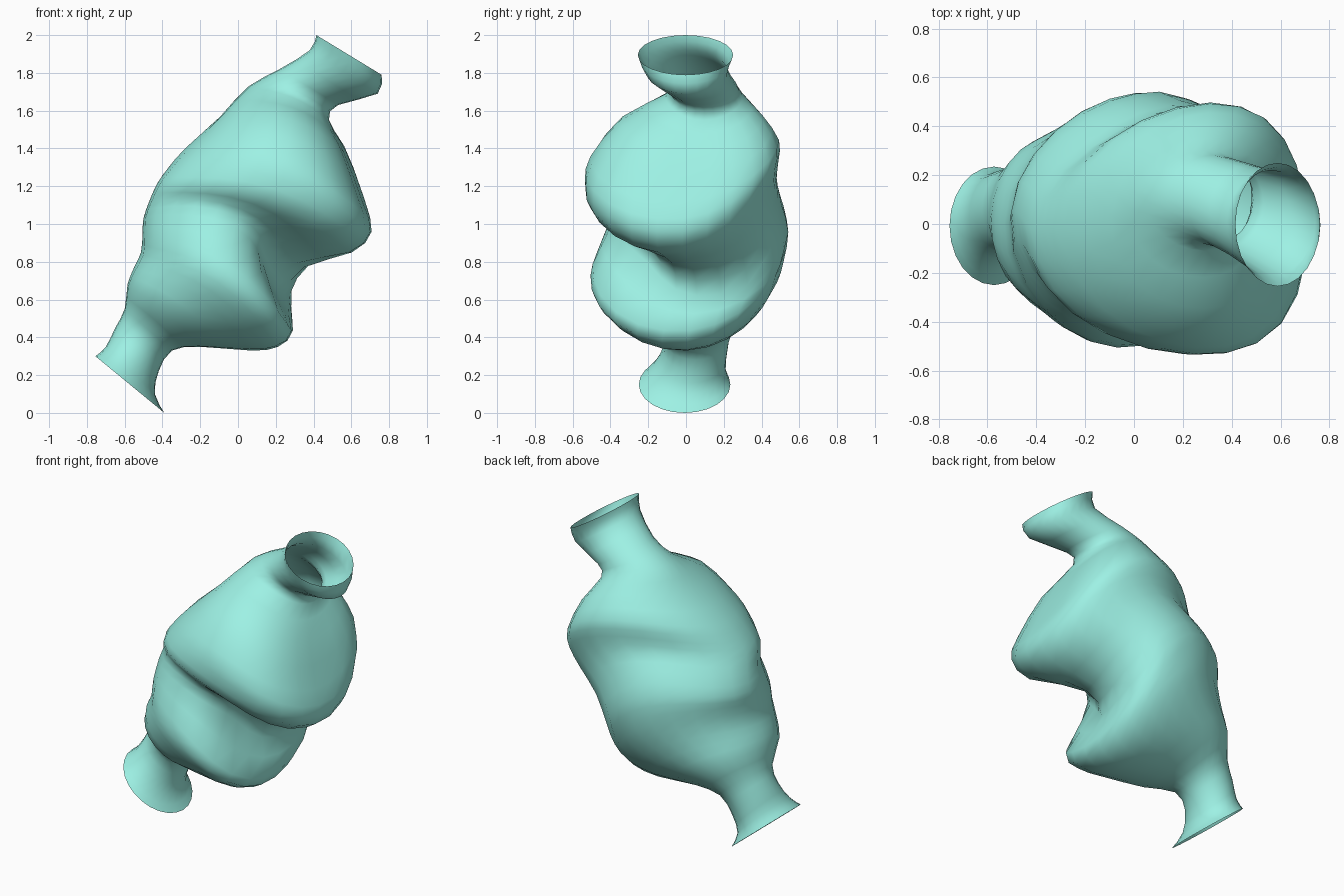
import bpy, bmesh
from math import sin, cos, tau, radians
from mathutils import Vector

if "Cube" in bpy.data.objects:
    bpy.data.objects.remove(bpy.data.objects["Cube"])

SIDES = 24
STEPS = 2                         # rings made per section
AXIS = Vector((0.55, 0, 0.835))   # direction in which the leaning vessel runs

# Each section: left x,z | right x,z | front y, shift along axis | back y, shift along axis
SECTIONS = [
    (-.755, .30, -.39, .00, -.25, .0, .235, .0),      # lower flared mouth
    (-.70, .35, -.44, .10, -.18, .0, .21, .0),
    (-.65, .45, -.42, .22, -.12, .0, .22, .0),        # lower neck
    (-.60, .55, -.35, .33, -.14, .0, .25, .02),
    (-.585, .68, -.20, .35, -.31, .02, .35, .06),
    (-.55, .77, .07, .33, -.42, .07, .43, .12),
    (-.515, .85, .21, .35, -.495, .10, .50, .20),     # lower bulge
    (-.505, .95, .285, .44, -.49, .11, .53, .22),
    (-.50, 1.03, .25, .62, -.41, .19, .525, .24),     # crease
    (-.47, 1.13, .35, .77, -.42, .15, .49, .25),
    (-.43, 1.22, .60, .85, -.51, .12, .485, .25),
    (-.37, 1.30, .705, .96, -.53, .13, .495, .25),    # upper bulge
    (-.28, 1.40, .66, 1.12, -.50, .12, .49, .22),
    (-.09, 1.57, .56, 1.38, -.34, .09, .40, .12),
    (.05, 1.725, .48, 1.55, -.11, .04, .30, .05),     # upper neck
    (.22, 1.82, .53, 1.63, -.10, .0, .27, .0),
    (.38, 1.92, .74, 1.69, -.21, .0, .22, .0),
    (.415, 2.0, .76, 1.79, -.255, .0, .25, .0),       # upper flared mouth
]

# The fold is deep at front right and fades elsewhere: angle -> section -> outward push
PUSHES = {
    -45: {6: .01, 7: .04, 8: -.10, 9: -.09, 10: .02, 11: .04, 12: .04, 13: .02},
    45: {7: .01, 8: .08, 9: .08, 10: .0, 11: -.02, 12: .02, 13: .04, 14: .01},
    135: {8: -.015, 9: -.03, 10: -.04, 11: -.02},
    225: {6: -.01, 7: .0, 8: .02, 9: .0, 13: .02},
}


def ring(n, lx, lz, rx, rz, fy, fs, by, bs):
    """Smooth closed loop through the left, right, front and back points."""
    mid_y = (fy + by) / 2
    left, right = Vector((lx, mid_y, lz)), Vector((rx, mid_y, rz))
    mid = (left + right) / 2
    mid.y = 0
    front = mid + AXIS * fs + Vector((0, fy, 0))
    back = mid + AXIS * bs + Vector((0, by, 0))
    centre = (left + right + front + back) / 4
    warp = (left + right - front - back) / 4
    points = []
    for i in range(SIDES):
        a = tau * i / SIDES
        out = (right - left) / 2 * cos(a) + (back - front) / 2 * sin(a)
        push = sum(table.get(n, 0) * max(0, cos(a - radians(deg))) ** 6
                   for deg, table in PUSHES.items())
        points.append(centre + out + warp * cos(2 * a) + out.normalized() * push)
    return points


def between(a, b, c, d, t):
    """Smooth curve from b to c."""
    return b + (c - a) * (t / 2) + (a * 2 - b * 5 + c * 4 - d) * (t * t / 2) \
        + (b * 3 - a - c * 3 + d) * (t ** 3 / 2)


# Open-ended shell lofted through the sections
rings = [ring(n, *s) for n, s in enumerate(SECTIONS)]
last = len(rings) - 1
bm = bmesh.new()
loops = []
for k in range(last):
    four = [rings[min(max(k + o, 0), last)] for o in (-1, 0, 1, 2)]
    for s in range(STEPS):
        loops.append([bm.verts.new(between(*p, s / STEPS)) for p in zip(*four)])
loops.append([bm.verts.new(p) for p in rings[last]])
for low, high in zip(loops, loops[1:]):
    for i in range(SIDES):
        j = (i + 1) % SIDES
        bm.faces.new((low[i], low[j], high[j], high[i]))
for f in bm.faces:
    f.smooth = True
mesh = bpy.data.meshes.new("pouched_vessel")
bm.to_mesh(mesh)
bm.free()
vessel = bpy.data.objects.new("pouched_vessel", mesh)
bpy.context.collection.objects.link(vessel)

mat = bpy.data.materials.new("mint")
mat.diffuse_color = (0.34, 0.88, 0.78, 1)
mat.use_nodes = True
mat.node_tree.nodes["Principled BSDF"].inputs["Base Color"].default_value = mat.diffuse_color
mesh.materials.append(mat)
